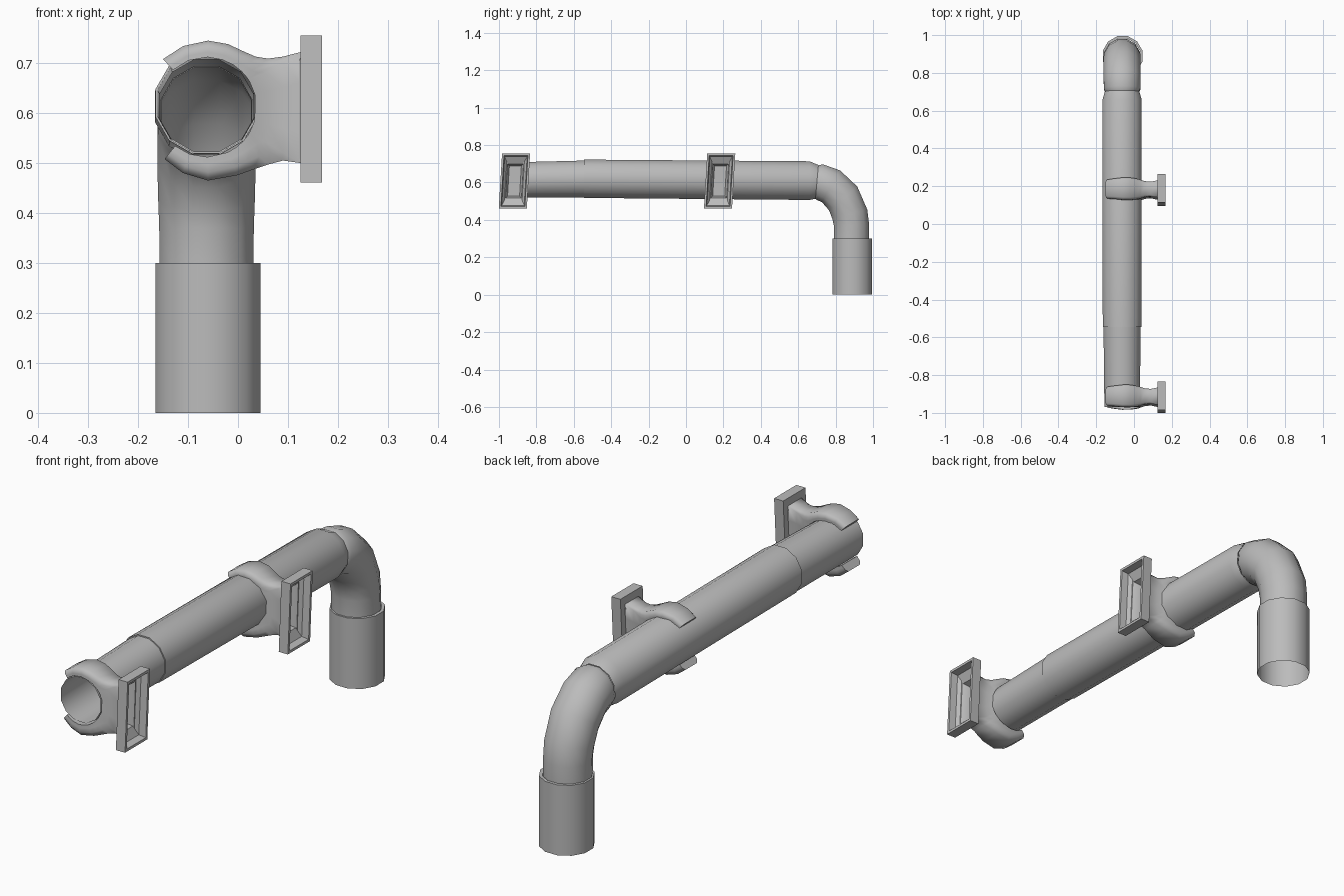
import bpy, bmesh, math
from mathutils import Vector

cube = bpy.data.objects.get("Cube")
if cube:
    bpy.data.objects.remove(cube, do_unlink=True)

grey = bpy.data.materials.new("pipe grey")
grey.use_nodes = True
colour = (0.5, 0.5, 0.5, 1)
grey.diffuse_color = colour
grey.node_tree.nodes["Principled BSDF"].inputs["Base Color"].default_value = colour

AXIS_X, AXIS_Z = -0.063, 0.612
SIDES = 12


def finish(name, bm, angle=40, fix_normals=True):
    if fix_normals:
        bmesh.ops.recalc_face_normals(bm, faces=bm.faces)
    mesh = bpy.data.meshes.new(name)
    bm.to_mesh(mesh)
    bm.free()
    mesh.materials.append(grey)
    obj = bpy.data.objects.new(name, mesh)
    bpy.context.collection.objects.link(obj)
    bpy.ops.object.select_all(action='DESELECT')
    obj.select_set(True)
    bpy.context.view_layer.objects.active = obj
    bpy.ops.object.shade_smooth_by_angle(angle=math.radians(angle))
    return obj


def bridge(bm, rings):
    for a, b in zip(rings, rings[1:]):
        n = len(a)
        for i in range(n):
            j = (i + 1) % n
            bm.faces.new((a[i], a[j], b[j], b[i]))


def tube(name, path, x=AXIS_X):
    """Open tube through rings of (y, z, radius, downward pitch in degrees)."""
    bm = bmesh.new()
    rings = []
    for y, z, r, pitch in path:
        p = math.radians(pitch)
        up = Vector((0, math.sin(p), math.cos(p)))
        ring = []
        for i in range(SIDES):
            a = math.tau * (i + 0.5) / SIDES
            ring.append(bm.verts.new(Vector((x, y, z)) + Vector((1, 0, 0)) * r * math.cos(a) + up * r * math.sin(a)))
        rings.append(ring)
    bridge(bm, rings)
    return finish(name, bm)


# Pipe run, from the open front end back to the downpipe
tube("front_pipe", [(-0.97, 0.613, 0.097, 0), (-0.53, 0.619, 0.102, 0)])
tube("main_pipe", [(-0.545, 0.62, 0.1, 0), (-0.545, 0.62, 0.106, 0),
                   (0.66, 0.61, 0.107, 0), (0.70, 0.603, 0.094, 5)])
tube("elbow", [(0.70, 0.603, 0.092, 5), (0.715, 0.602, 0.1, 10), (0.775, 0.58, 0.101, 30),
               (0.84, 0.515, 0.102, 50), (0.876, 0.43, 0.1, 75),
               (0.885, 0.37, 0.098, 90), (0.885, 0.29, 0.097, 90)])
tube("downpipe", [(0.889, 0.3, 0.096, 90), (0.889, 0.3, 0.109, 90), (0.889, 0, 0.109, 90)], -0.06)

# Outer outline of the clamp, from upper arm tip over the neck to lower arm tip
OUTLINE = [(-0.15, 0.708), (-0.11, 0.734), (-0.06, 0.745), (-0.02, 0.738), (0.01, 0.724),
           (0.035, 0.713), (0.06, 0.709), (0.09, 0.713), (0.125, 0.722), (0.125, 0.66),
           (0.125, 0.56), (0.125, 0.5), (0.09, 0.505), (0.06, 0.497), (0.03, 0.487),
           (0, 0.476), (-0.06, 0.465), (-0.11, 0.48), (-0.147, 0.508)]
WIDTHS = [(-0.16, 0.048), (-0.04, 0.061), (0.02, 0.054), (0.075, 0.036), (0.125, 0.045)]


def half_width(x):
    for (x0, w0), (x1, w1) in zip(WIDTHS, WIDTHS[1:]):
        if x <= x1:
            return w0 + (w1 - w0) * max(0, (x - x0) / (x1 - x0))
    return WIDTHS[-1][1]


def place(x, y, z, cy):
    # Brackets lean slightly along the pipe
    return (x, cy + y + (z - AXIS_Z) * 0.06, z)


def clamp(name, cy):
    bm = bmesh.new()
    centre = Vector((AXIS_X, AXIS_Z))
    loops = []
    for point in OUTLINE:
        outer = Vector(point)
        inner = centre + (outer - centre).normalized() * 0.1
        front, back = [], []
        for f in (0, 0.3, 0.65, 1):
            p = inner.lerp(outer, f)
            w = half_width(p.x) * (0.78 if f == 1 and p.x < 0.12 else 1)
            front.append(bm.verts.new(place(p.x, -w, p.y, cy)))
            back.append(bm.verts.new(place(p.x, w, p.y, cy)))
        loops.append(front + back[::-1])
    outer_edge = len(loops[0]) // 2 - 1
    for a, b in zip(loops, loops[1:]):
        n = len(a)
        for i in range(n):
            j = (i + 1) % n
            # Leave the neck open where it meets the tray
            if i == outer_edge and min(a[i].co.x, b[i].co.x) > 0.12:
                continue
            bm.faces.new((a[i], a[j], b[j], b[i]))
    bm.faces.new(loops[0])
    bm.faces.new(loops[-1])
    finish(name, bm, 60)


def tray(name, cy):
    # Hollow rectangular wall plate with a recess running into the neck
    profile = [(0.125, 0.043, 0.105), (0.125, 0.075, 0.147), (0.168, 0.075, 0.147),
               (0.168, 0.064, 0.136), (0.138, 0.06, 0.13), (0.12, 0.042, 0.092),
               (0.08, 0.032, 0.08)]
    bm = bmesh.new()
    rings = [[bm.verts.new(place(x, sy * hy, 0.608 + sz * hz, cy))
              for sy, sz in ((-1, -1), (1, -1), (1, 1), (-1, 1))] for x, hy, hz in profile]
    bridge(bm, rings)
    bm.faces.new(rings[-1])
    finish(name, bm, 35)


for label, cy in (("front", -0.917), ("rear", 0.18)):
    clamp(label + "_clamp", cy)
    tray(label + "_wall_plate", cy)
